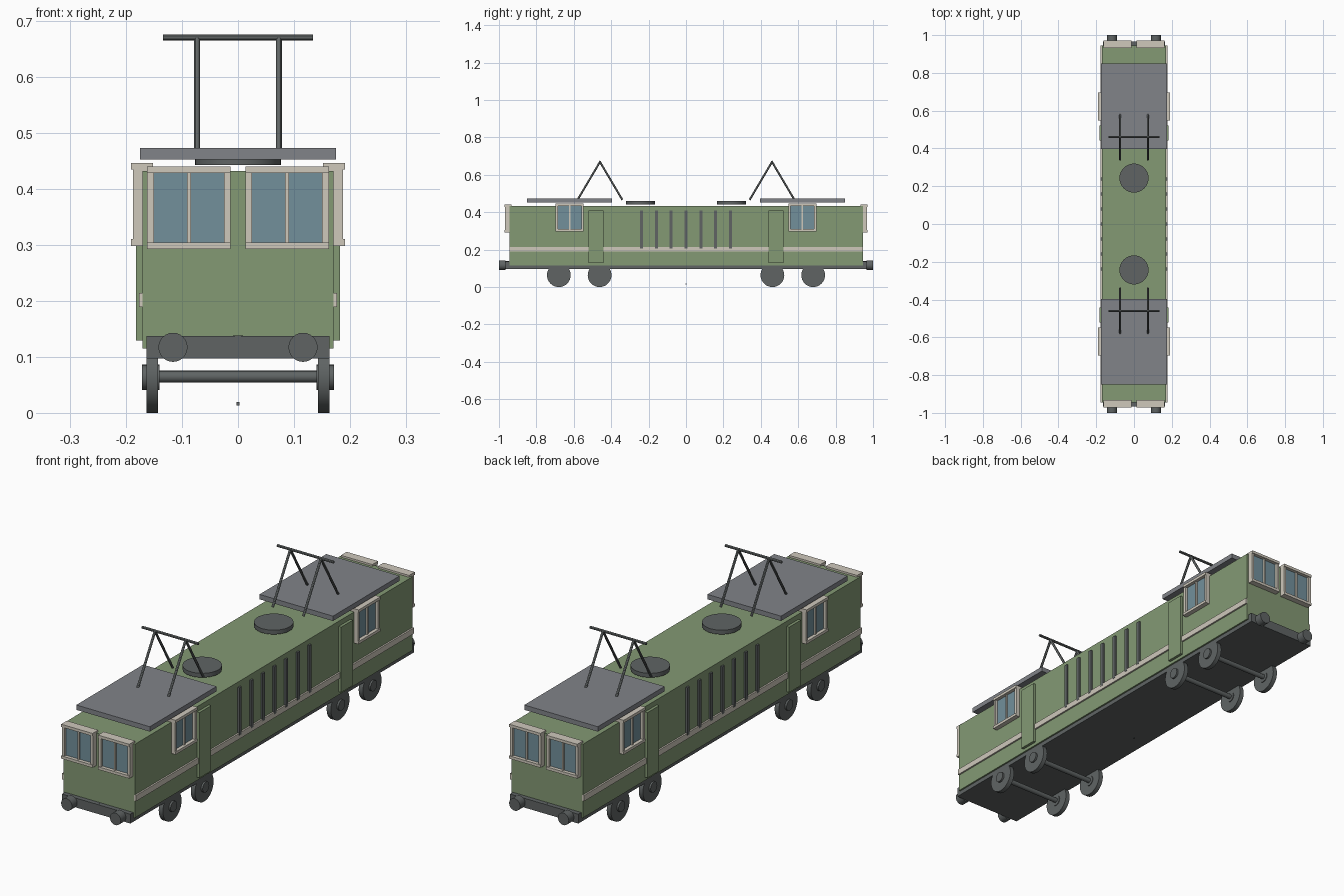
import bpy
from math import pi
from mathutils import Vector, Matrix

if "Cube" in bpy.data.objects:
    bpy.data.objects.remove(bpy.data.objects["Cube"])


def material(name, rgb):
    m = bpy.data.materials.new(name)
    m.diffuse_color = (*rgb, 1)
    m.use_nodes = True
    m.node_tree.nodes["Principled BSDF"].inputs["Base Color"].default_value = m.diffuse_color
    return m


GREEN = material("green paint", (0.23, 0.32, 0.175))
CREAM = material("cream trim", (0.62, 0.58, 0.50))
GLASS = material("window glass", (0.17, 0.28, 0.33))
DARK = material("dark metal", (0.115, 0.127, 0.127))
ROOF = material("roof grey", (0.22, 0.23, 0.25))


def box(name, lo, hi, mat, matrix=None):
    lo, hi = Vector(lo), Vector(hi)
    bpy.ops.mesh.primitive_cube_add(size=1)
    ob = bpy.context.object
    ob.name = name
    d = hi - lo
    ob.data.transform(Matrix.Translation((lo + hi) / 2) @ Matrix.Diagonal((*d, 1)))
    if matrix:
        ob.data.transform(matrix)
    ob.data.materials.append(mat)
    return ob


def rod(name, a, b, r, mat, sides=24):
    a, b = Vector(a), Vector(b)
    d = b - a
    bpy.ops.mesh.primitive_cylinder_add(vertices=sides, radius=r, depth=d.length)
    ob = bpy.context.object
    ob.name = name
    ob.data.transform(Matrix.Translation((a + b) / 2)
                      @ d.to_track_quat('Z', 'Y').to_matrix().to_4x4())
    ob.data.materials.append(mat)
    bpy.ops.object.shade_smooth_by_angle()
    return ob


def window(name, matrix):
    # local frame: x along the wall, -y outward, z up, origin at wall-side centre
    w, h, j = 0.0745, 0.074, 0.012
    for s in (-1, 1):
        box(name + "_jamb", (s * w - (j if s > 0 else 0), -0.035, -h),
            (s * w + (j if s < 0 else 0), 0, h), CREAM, matrix)
        # head and sill stand proud of the jambs
        z = s * h
        box(name + ("_head" if s > 0 else "_sill"),
            (-w, -0.039, min(z, z - s * j)), (w, 0, max(z, z - s * j)), CREAM, matrix)
    box(name + "_mullion", (-0.0035, -0.031, -h + j), (0.0035, 0, h - j), CREAM, matrix)
    box(name + "_glass", (-w + j, -0.024, -h + j), (w - j, -0.004, h - j), GLASS, matrix)


# body and underframe
box("body", (-0.17, -0.945, 0.115), (0.17, 0.945, 0.432), GREEN)
box("underframe", (-0.163, -0.965, 0.097), (0.163, 0.965, 0.137), DARK)
box("under_pin", (-0.003, -0.003, 0.013), (0.003, 0.003, 0.019), DARK)

for sx in (-1, 1):
    # side stripe
    box("stripe", (sx * 0.172 - 0.005, -0.945, 0.189),
        (sx * 0.172 + 0.005, 0.945, 0.214), CREAM)
    # ventilation slats
    for i in range(-3, 4):
        y = i * 0.079
        box("vent_slat", (sx * 0.17 - 0.008, y - 0.008, 0.205),
            (sx * 0.17 + 0.008, y + 0.008, 0.41), DARK)
    for sy in (-1, 1):
        # cab door, side window
        box("door", (sx * 0.171 - 0.011, sy * 0.482 - 0.04, 0.129),
            (sx * 0.171 + 0.011, sy * 0.482 + 0.04, 0.41), GREEN)
        window("side_window", Matrix.Translation((sx * 0.152, sy * 0.622, 0.372))
               @ Matrix.Rotation(sx * pi / 2, 4, 'Z'))
        # end window
        window("end_window", Matrix.Translation((sx * 0.0875, sy * 0.932, 0.366))
               @ Matrix.Rotation(0 if sy < 0 else pi, 4, 'Z'))
        # buffer
        rod("buffer", (sx * 0.116, sy * 0.965, 0.117), (sx * 0.116, sy, 0.117), 0.026, DARK)
        # wheels
        for y in (0.462, 0.68):
            rod("wheel", (sx * 0.143, sy * y, 0.0635), (sx * 0.163, sy * y, 0.0635),
                0.0635, DARK, 32)
            rod("hub", (sx * 0.14, sy * y, 0.0635), (sx * 0.171, sy * y, 0.0635), 0.0225, DARK)
        # pantograph legs
        for y in (0.58, 0.34):
            rod("pantograph_leg", (sx * 0.073, sy * y, 0.466), (sx * 0.073, sy * 0.46, 0.669),
                0.0052, DARK, 12)

for sy in (-1, 1):
    # roof gear
    ys = sorted((sy * 0.396, sy * 0.85))
    box("roof_panel", (-0.175, ys[0], 0.452), (0.175, ys[1], 0.473), ROOF)
    rod("roof_fan", (0, sy * 0.243, 0.442), (0, sy * 0.243, 0.46), 0.077, DARK, 32)
    rod("pantograph_bar", (-0.134, sy * 0.46, 0.67), (0.134, sy * 0.46, 0.67), 0.0055, DARK, 12)
    # coupling pin
    rod("coupling_pin", (0, sy * 0.955, 0.12), (0, sy * 0.955, 0.138), 0.009, DARK, 16)
    # axles
    for y in (0.462, 0.68):
        rod("axle", (-0.145, sy * y, 0.0645), (0.145, sy * y, 0.0645), 0.0107, DARK, 16)
